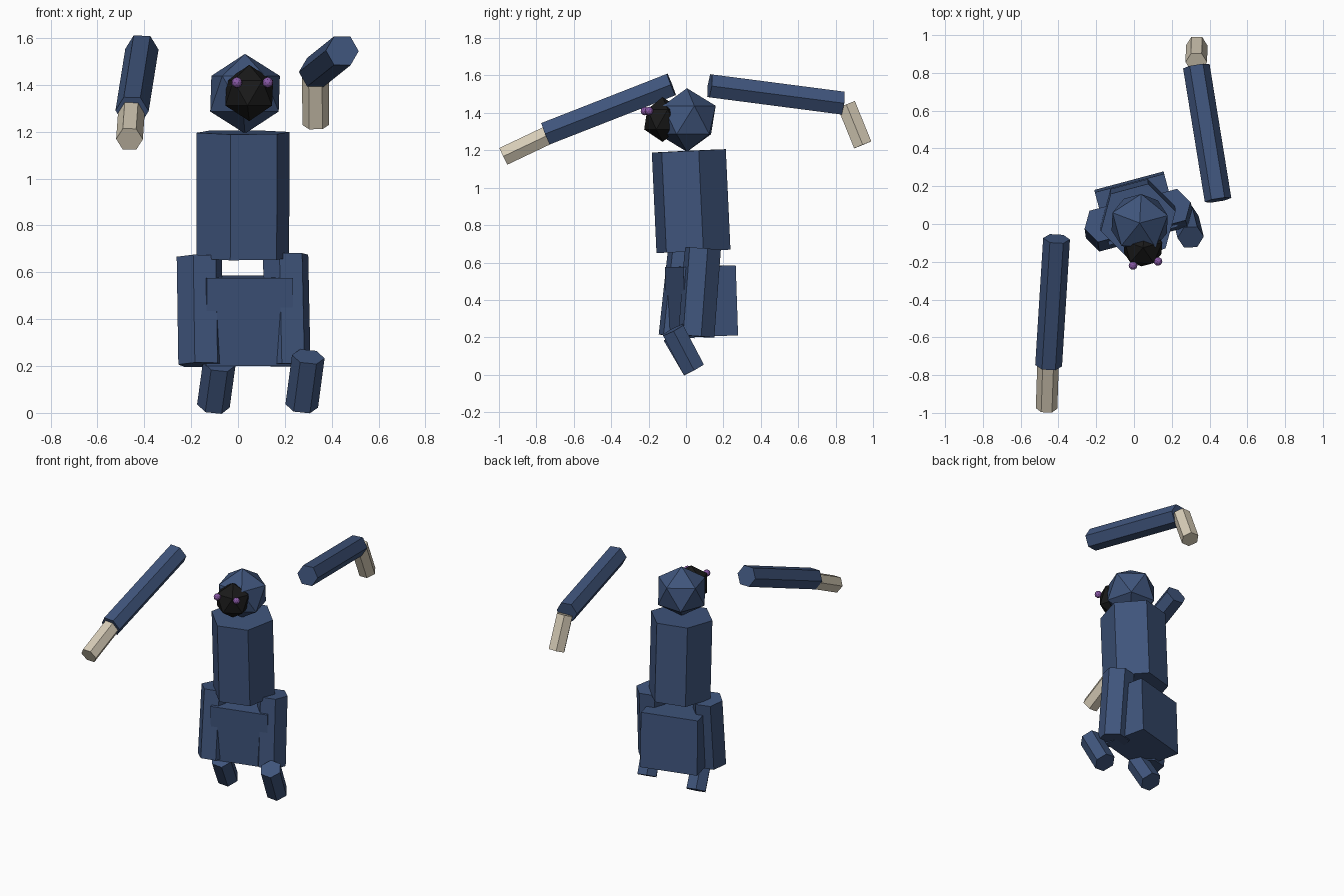
import bpy, bmesh, math
from mathutils import Vector, Matrix

cube = bpy.data.objects.get("Cube")
if cube:
    bpy.data.objects.remove(cube, do_unlink=True)

TURN = math.radians(15)          # the whole body is turned a little about z
TURNED = Vector((math.cos(TURN), math.sin(TURN), 0))
SIDEWAYS = Vector((1, 0, 0))


def material(name, rgb):
    m = bpy.data.materials.new(name)
    m.use_nodes = True
    m.diffuse_color = (*rgb, 1)
    m.node_tree.nodes["Principled BSDF"].inputs["Base Color"].default_value = (*rgb, 1)
    return m


cloth = material("navy cloth", (0.05, 0.09, 0.2))
skin = material("pale beige", (0.67, 0.6, 0.47))
dark = material("black mask", (0.01, 0.01, 0.01))
violet = material("violet eyes", (0.25, 0.1, 0.38))


def finish(bm, name, mat, matrix):
    bm.transform(matrix)
    mesh = bpy.data.meshes.new(name)
    bm.to_mesh(mesh)
    bm.free()
    mesh.materials.append(mat)
    obj = bpy.data.objects.new(name, mesh)
    bpy.context.collection.objects.link(obj)
    return obj


def prism(name, start, end, radius, corner, mat=cloth):
    """Six-sided prism between two points, one corner pointing along `corner`."""
    start, end = Vector(start), Vector(end)
    axis = (end - start).normalized()
    u = (corner - axis * corner.dot(axis)).normalized()
    v = axis.cross(u)
    frame = Matrix((u, v, axis)).transposed().to_4x4()
    bm = bmesh.new()
    ring = [Vector((radius * math.cos(k * math.pi / 3), radius * math.sin(k * math.pi / 3), 0))
            for k in range(6)]
    base = bm.faces.new([bm.verts.new(p) for p in ring])
    grown = bmesh.ops.extrude_face_region(bm, geom=[base])["geom"]
    top = [g for g in grown if isinstance(g, bmesh.types.BMVert)]
    bmesh.ops.translate(bm, verts=top, vec=(0, 0, (end - start).length))
    bmesh.ops.recalc_face_normals(bm, faces=bm.faces)
    return finish(bm, name, mat, Matrix.Translation(start) @ frame)


def ball(name, centre, size, mat, detail=1, turn=TURN):
    bm = bmesh.new()
    bmesh.ops.create_icosphere(bm, subdivisions=detail, radius=1)
    return finish(bm, name, mat, Matrix.Translation(centre)
                  @ Matrix.Rotation(turn, 4, 'Z') @ Matrix.Diagonal((*size, 1)))


# Torso and hips
prism("torso", (0.02, 0.04, 0.66), (0.022, 0.015, 1.197), 0.205, TURNED)
hips = bmesh.new()
bmesh.ops.create_cube(hips, size=1)
finish(hips, "hips", cloth, Matrix.Translation((0.012, 0.083, 0.393))
       @ Matrix.Rotation(TURN, 4, 'Z') @ Matrix.Rotation(math.radians(2), 4, 'X')
       @ Matrix.Diagonal((0.38, 0.29, 0.375, 1)))

# Legs
prism("left_thigh", (0.213, 0.055, 0.205), (0.203, 0.09, 0.675), 0.1, TURNED)
prism("right_thigh", (-0.158, -0.05, 0.205), (-0.165, 0.0, 0.665), 0.1, TURNED)
prism("left_shin", (0.272, 0.04, 0.03), (0.3, -0.07, 0.24), 0.07, SIDEWAYS)
prism("right_shin", (-0.105, 0.04, 0.03), (-0.08, -0.065, 0.21), 0.07, SIDEWAYS)

# Head, mask and eyes
ball("head", (0.03, 0.005, 1.362), (0.172, 0.172, 0.17), cloth)
ball("mask", (0.048, -0.125, 1.365), (0.118, 0.11, 0.12), dark)
for side, x, y in (("right", -0.005, -0.22), ("left", 0.127, -0.198)):
    ball(side + "_eye", (x, y, 1.41), (0.023, 0.023, 0.023), violet, 2)

# Detached arms with forearms
prism("right_upper_arm", (-0.41, -0.078, 1.552), (-0.452, -0.75, 1.289), 0.071, SIDEWAYS)
prism("right_forearm", (-0.455, -0.74, 1.28), (-0.463, -0.976, 1.168), 0.057, SIDEWAYS, skin)
prism("left_upper_arm", (0.445, 0.127, 1.545), (0.33, 0.835, 1.453), 0.071, SIDEWAYS)
prism("left_forearm", (0.33, 0.857, 1.445), (0.332, 0.945, 1.229), 0.057, SIDEWAYS, skin)
